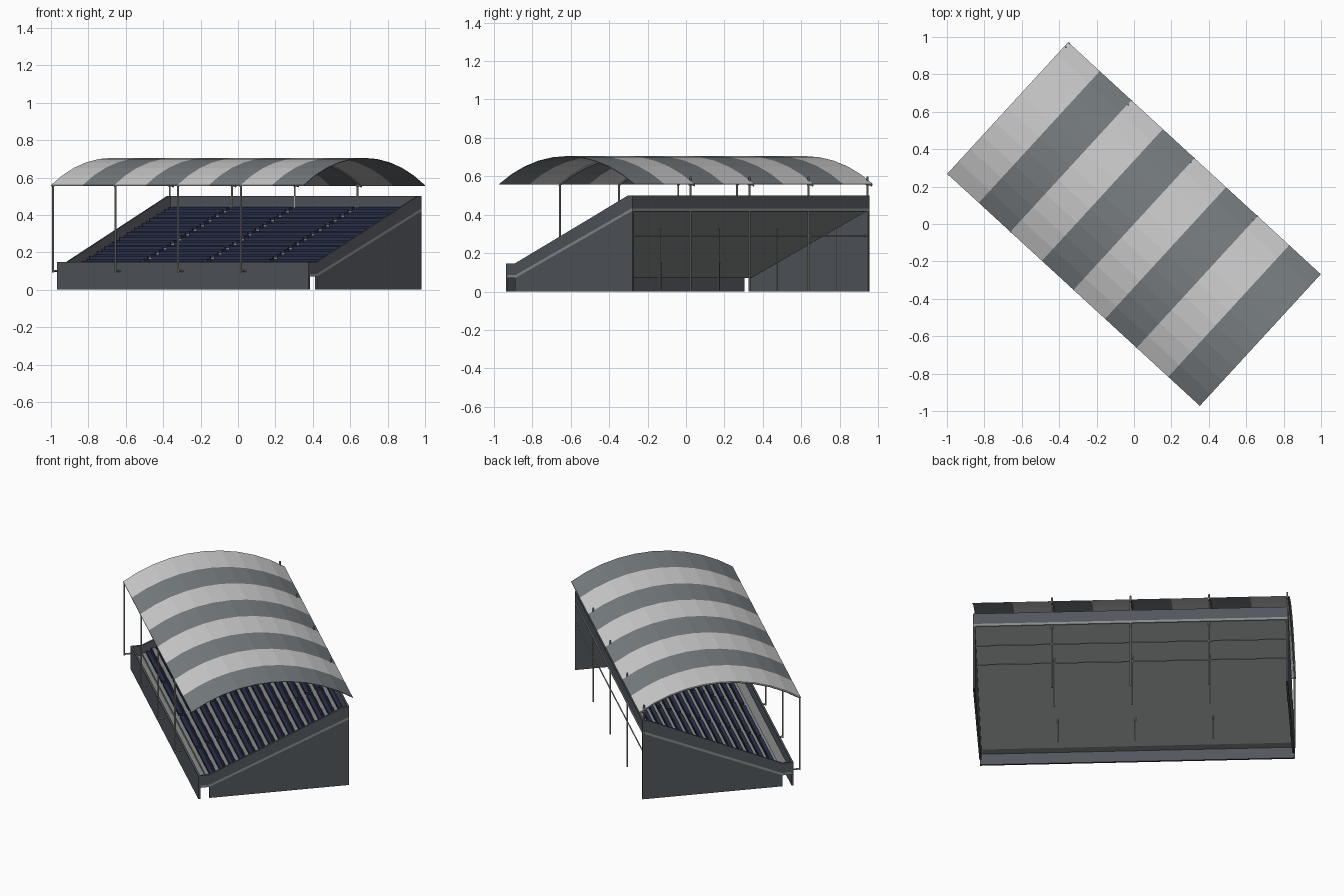
import bpy, bmesh, math
from mathutils import Matrix, Vector

cube = bpy.data.objects.get("Cube")
if cube:
    bpy.data.objects.remove(cube, do_unlink=True)

# The stand is laid out along x (length) and y (depth), then turned in plan
TURN = Matrix.Rotation(math.radians(-42.57), 4, "Z")


def material(name, r, g, b):
    m = bpy.data.materials.new(name)
    m.use_nodes = True
    m.diffuse_color = (r, g, b, 1)
    m.node_tree.nodes["Principled BSDF"].inputs["Base Color"].default_value = (r, g, b, 1)
    return m


wall = material("slate wall", 0.085, 0.095, 0.11)
concrete = material("grey concrete", 0.25, 0.26, 0.26)
navy = material("navy seat", 0.022, 0.028, 0.065)
steel = material("pale steel", 0.33, 0.34, 0.33)
light_roof = material("light roof sheet", 0.62, 0.62, 0.62)
dark_roof = material("dark roof sheet", 0.19, 0.21, 0.22)


def finish(name, bm, *mats):
    bmesh.ops.recalc_face_normals(bm, faces=bm.faces)
    mesh = bpy.data.meshes.new(name)
    bm.to_mesh(mesh)
    bm.free()
    for m in mats:
        mesh.materials.append(m)
    ob = bpy.data.objects.new(name, mesh)
    bpy.context.collection.objects.link(ob)
    ob.matrix_world = TURN
    return ob


def add_prism(bm, profile, x0, x1):
    """Extrude a (y, z) profile from x0 to x1."""
    face = bm.faces.new([bm.verts.new((x0, y, z)) for y, z in profile])
    out = bmesh.ops.extrude_face_region(bm, geom=[face])
    verts = [v for v in out["geom"] if isinstance(v, bmesh.types.BMVert)]
    bmesh.ops.translate(bm, verts=verts, vec=(x1 - x0, 0, 0))


def prism(name, profile, x0, x1, mat):
    bm = bmesh.new()
    add_prism(bm, profile, x0, x1)
    return finish(name, bm, mat)


def rect(y0, y1, z0, z1):
    return [(y0, z0), (y1, z0), (y1, z1), (y0, z1)]


def add_rod(bm, a, b, radius=0.005):
    a, b = Vector(a), Vector(b)
    d = b - a
    place = Matrix.Translation((a + b) / 2) @ d.to_track_quat("Z", "Y").to_matrix().to_4x4()
    bmesh.ops.create_cone(bm, cap_ends=True, segments=8, radius1=radius,
                          radius2=radius, depth=d.length, matrix=place)


END = 0.912                       # outer face of the end walls
FRONT, FOOT, BACK = -0.43, -0.37, 0.458
LOW, HIGH = 0.07, 0.42            # underside of the seating slab
ROWS = 14
RUN, RISE = (BACK - FOOT) / ROWS, (HIGH - LOW) / ROWS


def underside(y):
    return LOW + (HIGH - LOW) * (y - FOOT) / (BACK - FOOT)


# Stepped seating slab with front walkway
steps = [(FRONT, LOW), (FOOT, LOW), (BACK - 0.005, HIGH)]
for i in reversed(range(ROWS)):
    z = LOW + 0.03 + i * RISE
    y = FOOT + i * RUN
    steps += [(min(y + RUN, BACK - 0.005), z), (y, z)]
steps += [(FOOT, LOW + 0.015), (FRONT, LOW + 0.015)]
prism("stepped_slab", steps, -END + 0.012, END - 0.012, concrete)

# Seat benches in four blocks with aisles between
bm = bmesh.new()
aisles = [-0.455, 0, 0.455]
edges = [-0.905] + aisles + [0.905]
for i in range(ROWS):
    y, z = FOOT + i * RUN, LOW + 0.03 + i * RISE
    seat = [(y + 0.022, z), (y + 0.056, z), (y + 0.056, z + 0.03),
            (y + 0.049, z + 0.03), (y + 0.046, z + 0.014), (y + 0.022, z + 0.014)]
    for a, b in zip(edges, edges[1:]):
        add_prism(bm, seat, a + 0.015, b - 0.015)
finish("seat_rows", bm, navy)

# Front wall and rear parapet with its concrete edge
prism("front_wall", rect(FRONT - 0.006, FRONT + 0.006, 0, 0.147), -END, END, wall)
prism("rear_parapet", rect(BACK - 0.012, BACK, HIGH + 0.012, 0.5), -END, END, wall)
prism("rear_slab_edge", rect(BACK - 0.012, BACK, HIGH - 0.004, HIGH + 0.012), -END, END, concrete)

# End walls: lower panel, concrete edge strip and parapet
for side, label in ((-1, "right"), (1, "left")):
    x0, x1 = side * (END - 0.012), side * END
    prism(label + "_end_panel",
          [(FOOT, 0), (BACK, 0), (BACK, HIGH), (FOOT, LOW)], x0, x1, wall)
    prism(label + "_slab_edge",
          [(FRONT, LOW), (FOOT, LOW), (BACK, HIGH), (BACK, HIGH + 0.015),
           (FOOT, LOW + 0.015), (FRONT, LOW + 0.015)], x0, x1, concrete)
    prism(label + "_end_parapet",
          [(FRONT, LOW + 0.015), (FOOT, LOW + 0.015), (BACK, HIGH + 0.015), (BACK, 0.5),
           (BACK - 0.03, 0.5), (FOOT, 0.147), (FRONT, 0.147)], x0, x1, wall)

# Curved roof in alternating sheets
SPAN, EAVE, SAG, LENGTH = 0.478, 0.56, 0.145, 0.917
RADIUS = (SPAN ** 2 + SAG ** 2) / (2 * SAG)
HALF = math.asin(SPAN / RADIUS)
SEGMENTS, SHEETS = 10, 8


def arc(drop=0.0):
    points = []
    for k in range(SEGMENTS + 1):
        a = HALF * (2 * k / SEGMENTS - 1)
        points.append((RADIUS * math.sin(a), EAVE + SAG - RADIUS * (1 - math.cos(a)) - drop))
    return points


bm = bmesh.new()
width = 2 * LENGTH / SHEETS
for k in range(SHEETS):
    before = set(bm.faces)
    outline = arc() + list(reversed(arc(0.004)))
    add_prism(bm, outline, -LENGTH + k * width, -LENGTH + (k + 1) * width)
    for f in bm.faces:
        if f not in before:
            f.material_index = k % 2
finish("striped_roof", bm, light_roof, dark_roof)

# Roof frames: front hangers, rear posts, curved ribs and underfloor props
posts, ribs, props = bmesh.new(), bmesh.new(), bmesh.new()
for x in [-0.908] + aisles:
    add_rod(posts, (x, -0.473, 0.093), (x, -0.473, EAVE))
    add_rod(posts, (x, -0.473, 0.1), (x, FRONT, 0.1))
    add_rod(posts, (x, 0.449, 0), (x, 0.449, 0.6))
    add_rod(posts, (x, 0.44, EAVE - 0.003), (x, SPAN, EAVE - 0.003))
    path = arc(0.009)
    for (ya, za), (yb, zb) in zip(path, path[1:]):
        add_rod(ribs, (x, ya, za), (x, yb, zb))
    for y in (0.23, -0.18):
        add_rod(props, (x * 0.99, y, 0), (x * 0.99, y, underside(y) + 0.01), 0.004)
finish("roof_posts", posts, steel)
finish("roof_ribs", ribs, steel)
finish("floor_props", props, steel)

# Horizontal braces beneath the seating
bm = bmesh.new()
for y in (0.449, 0.23):
    add_rod(bm, (-END + 0.01, y, 0.29), (END - 0.01, y, 0.29), 0.004)
finish("rear_braces", bm, steel)
